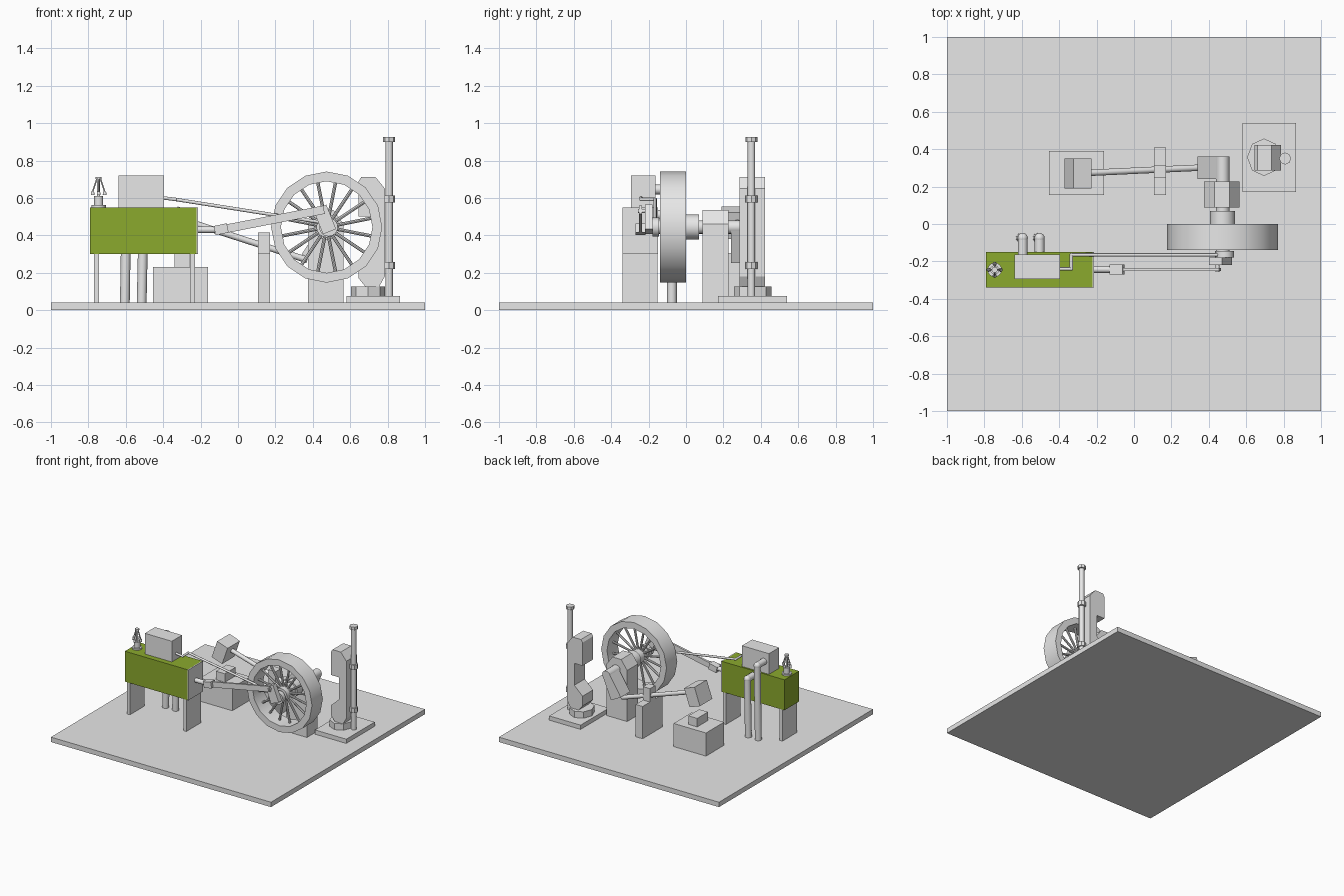
import bpy
import bmesh
from math import cos, sin, pi, radians
from mathutils import Vector

if "Cube" in bpy.data.objects:
    bpy.data.objects.remove(bpy.data.objects["Cube"])


def material(name, color):
    m = bpy.data.materials.new(name)
    m.use_nodes = True
    m.diffuse_color = color
    m.node_tree.nodes["Principled BSDF"].inputs["Base Color"].default_value = color
    return m


grey = material("plain grey", (0.8, 0.8, 0.8, 1))
green = material("olive green", (0.26, 0.4, 0.027, 1))


def finish(name, bm, mat=grey, smooth=False):
    bmesh.ops.recalc_face_normals(bm, faces=bm.faces[:])
    mesh = bpy.data.meshes.new(name)
    bm.to_mesh(mesh)
    bm.free()
    mesh.materials.append(mat)
    ob = bpy.data.objects.new(name, mesh)
    bpy.context.collection.objects.link(ob)
    if smooth:
        bpy.ops.object.select_all(action='DESELECT')
        ob.select_set(True)
        bpy.context.view_layer.objects.active = ob
        bpy.ops.object.shade_smooth_by_angle(angle=radians(40))
    return ob


def prism(name, outline, y0, y1, mat=grey):
    """Extrude an x-z outline from y0 to y1."""
    bm = bmesh.new()
    face = bm.faces.new([bm.verts.new((x, y0, z)) for x, z in outline])
    new = bmesh.ops.extrude_face_region(bm, geom=[face])["geom"]
    moved = [v for v in new if isinstance(v, bmesh.types.BMVert)]
    bmesh.ops.translate(bm, verts=moved, vec=(0, y1 - y0, 0))
    return finish(name, bm, mat)


def box(name, x, y, z, mat=grey):
    outline = [(x[0], z[0]), (x[1], z[0]), (x[1], z[1]), (x[0], z[1])]
    return prism(name, outline, y[0], y[1], mat)


def bar(name, a, b, wa, wb, y0, y1):
    """Flat bar between two x-z points, with a width at each end."""
    a, b = Vector(a), Vector(b)
    n = (b - a).normalized()
    n = Vector((-n.y, n.x)) / 2
    return prism(name, [a + n * wa, a - n * wa, b - n * wb, b + n * wb], y0, y1)


def add_rod(bm, a, b, r, r2=None, sides=16):
    a, b = Vector(a), Vector(b)
    d = b - a
    mat = d.to_track_quat('Z', 'Y').to_matrix().to_4x4()
    mat.translation = (a + b) / 2
    bmesh.ops.create_cone(bm, cap_ends=True, segments=sides, radius1=r,
                          radius2=r if r2 is None else r2, depth=d.length, matrix=mat)


def rod(name, points, r, r2=None, sides=16, joints=False):
    """Round rod through a list of points, with optional ball joints."""
    bm = bmesh.new()
    for a, b in zip(points, points[1:]):
        add_rod(bm, a, b, r, r2, sides)
    if joints:
        for p in points[1:-1]:
            ball = bmesh.ops.create_uvsphere(bm, u_segments=16, v_segments=8, radius=r * 1.05)
            bmesh.ops.translate(bm, verts=ball["verts"], vec=p)
    return finish(name, bm, smooth=sides > 8)


# Floor
box("floor_plate", (-1, 1), (-1, 1), (0, 0.04))

# Cylinder block with its legs and valve chest
box("cylinder_block", (-0.79, -0.222), (-0.34, -0.15), (0.3, 0.55), green)
box("cylinder_end_plate", (-0.222, -0.214), (-0.34, -0.15), (0.3, 0.55))
for side, x in (("rear", -0.77), ("front", -0.257)):
    box(side + "_leg", (x, x + 0.026), (-0.34, -0.152), (0.04, 0.3))
box("valve_chest", (-0.64, -0.395), (-0.295, -0.163), (0.55, 0.72))

# Steam pipes behind the cylinder
for label, x, z, end in (("inlet", -0.595, 0.645, -0.17), ("exhaust", -0.505, 0.51, -0.155)):
    rod(label + "_pipe", [(x - 0.01, -0.075, 0.04), (x, -0.075, z), (x, end, z)],
        0.026, joints=True)

# Governor
gx, gy = -0.745, -0.245
for label, r, z0, z1 in (("flange", 0.038, 0.55, 0.562), ("post", 0.024, 0.562, 0.61),
                         ("spindle", 0.008, 0.61, 0.71), ("cap", 0.016, 0.7, 0.712)):
    rod("governor_" + label, [(gx, gy, z0), (gx, gy, z1)], r)
for i in range(4):
    c, s = cos(i * pi / 2), sin(i * pi / 2)
    top = Vector((gx + 0.01 * c, gy + 0.01 * s, 0.7))
    low = Vector((gx + 0.032 * c, gy + 0.032 * s, 0.635))
    rod("governor_arm", [top, low], 0.004, sides=8)
    rod("governor_weight", [low, low - Vector((0, 0, 0.02))], 0.008, 0.011, sides=10)

# Flywheel: rim, spokes and hub
wx, wz = 0.474, 0.444
centre = Vector((wx, 0, wz))
bm = bmesh.new()
corners = [bm.verts.new((wx, y, wz + r))
           for r, y in ((0.245, -0.14), (0.297, -0.14), (0.297, 0), (0.245, 0))]
edges = [bm.edges.new((corners[i], corners[i - 1])) for i in range(4)]
bmesh.ops.spin(bm, geom=corners + edges, cent=centre, axis=(0, 1, 0),
               angle=2 * pi, steps=16)
bmesh.ops.remove_doubles(bm, verts=bm.verts[:], dist=0.001)
finish("flywheel_rim", bm, smooth=True)
bm = bmesh.new()
for i in range(16):
    a = 2 * pi * (i + 0.5) / 16
    d = Vector((cos(a), 0, sin(a)))
    mid = centre + Vector((0, -0.07, 0))
    add_rod(bm, mid + d * 0.04, mid + d * 0.25, 0.009, sides=8)
finish("flywheel_spokes", bm)


def along_y(name, x, z, r, y0, y1):
    rod(name, [(x, y0, z), (x, y1, z)], r)


along_y("flywheel_hub", wx, wz, 0.055, -0.12, 0)
along_y("main_shaft", wx, wz, 0.036, -0.15, 0.36)
along_y("shaft_collar", wx, wz, 0.067, 0, 0.07)
along_y("eccentric", wx + 0.01, wz, 0.05, -0.18, -0.145)

# Bearing stand with chamfered shoulders
prism("bearing_stand", [(0.375, 0.04), (0.565, 0.04), (0.565, 0.46), (0.51, 0.535),
                        (0.43, 0.535), (0.375, 0.46)], 0.088, 0.228)

# Crank, connecting rod and piston rod
pin = (0.447, 0.53)
bar("crank_web", (wx + 0.015, 0.42), (0.437, 0.55), 0.075, 0.075, -0.22, -0.18)
along_y("crank_pin", pin[0], pin[1], 0.011, -0.257, -0.2)
bar("connecting_rod", (-0.09, 0.43), (0.46, 0.537), 0.045, 0.045, -0.25, -0.234)
bar("crosshead", (-0.125, 0.425), (-0.055, 0.44), 0.05, 0.05, -0.27, -0.217)
rod("piston_rod", [(-0.22, -0.243, 0.43), (-0.11, -0.243, 0.43)], 0.018)

# Valve rod with its offset
rod("valve_rod", [(-0.4, -0.24, 0.6), (-0.335, -0.24, 0.592),
                  (-0.335, -0.165, 0.592), (wx, -0.165, 0.465)], 0.009, joints=True)

# Rocking beam, its pivot post, hammer and anvil
box("pivot_base", (0.107, 0.17), (0.155, 0.41), (0.04, 0.305))
box("pivot_post", (0.107, 0.17), (0.245, 0.315), (0.305, 0.415))
rod("hammer_beam", [(-0.27, 0.272, 0.475), (0.37, 0.302, 0.268)], 0.017)
bar("beam_driver", (wx, wz), (0.385, 0.275), 0.07, 0.1, 0.24, 0.36)
bar("hammer_head", (-0.325, 0.396), (-0.275, 0.538), 0.1, 0.1, 0.19, 0.35)
box("anvil_block", (-0.455, -0.16), (0.155, 0.39), (0.04, 0.23))
box("anvil_top", (-0.34, -0.26), (0.2, 0.34), (0.23, 0.3))

# Pump frame on an eight-sided foot
box("pump_plate", (0.58, 0.865), (0.17, 0.54), (0.04, 0.075))
foot = rod("pump_foot", [(0.695, 0.357, 0.075), (0.695, 0.357, 0.127)], 0.1, sides=8)
foot.scale.x = 0.9
foot.location.x = 0.0695
prism("pump_frame", [(0.645, 0.5), (0.645, 0.69), (0.66, 0.712), (0.735, 0.712),
                     (0.785, 0.65), (0.785, 0.18), (0.755, 0.127), (0.68, 0.127),
                     (0.645, 0.17), (0.645, 0.25), (0.72, 0.32), (0.72, 0.5)], 0.285, 0.422)

# Standpipe with cap and clamps
px, py = 0.808, 0.35
rod("standpipe", [(px, py, 0.075), (px, py, 0.925)], 0.02)
for label, z0, z1 in (("cap", 0.9, 0.925), ("upper_clamp", 0.575, 0.612),
                      ("lower_clamp", 0.22, 0.257)):
    rod("standpipe_" + label, [(px, py, z0), (px, py, z1)], 0.032, sides=8)
